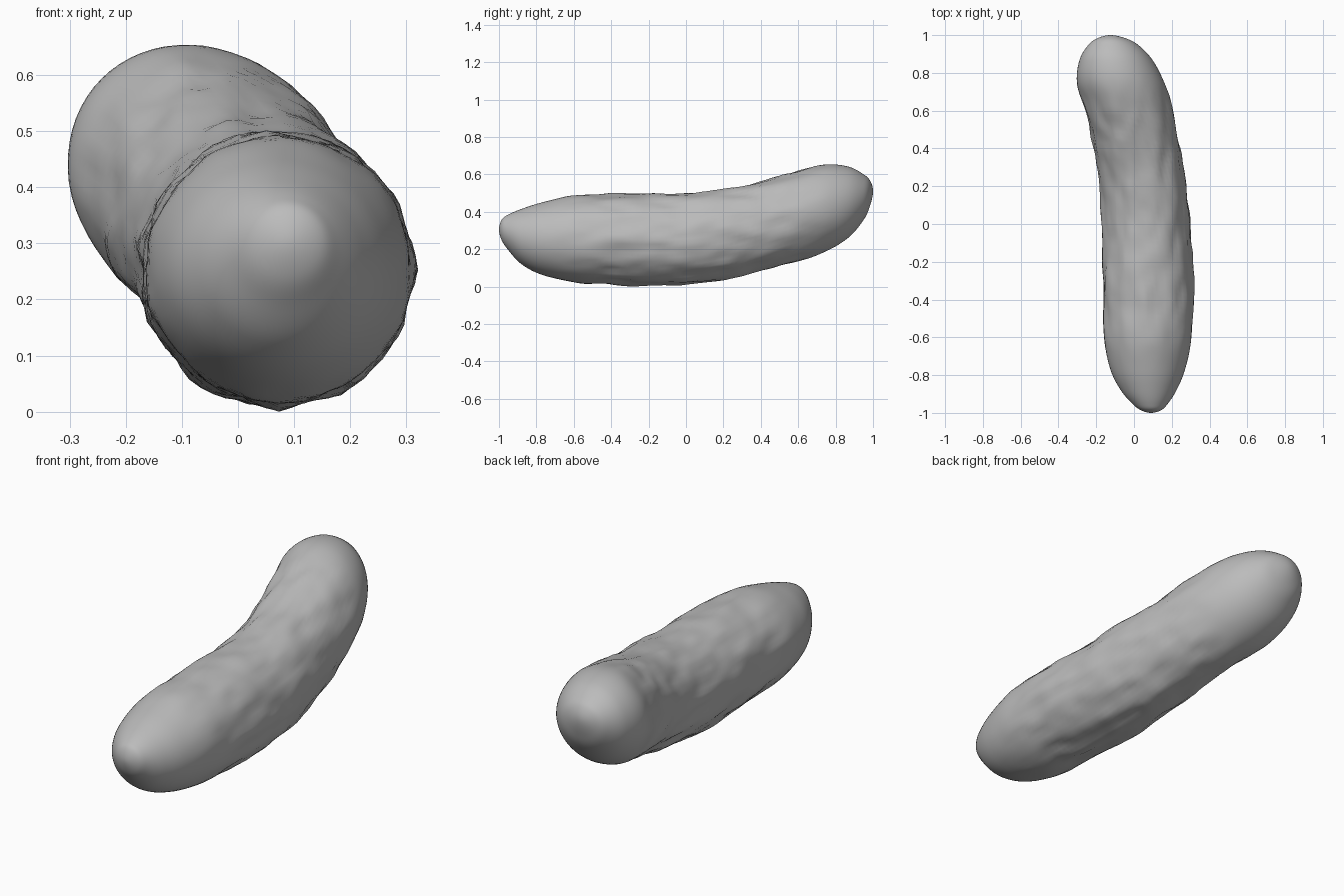
import bpy, bmesh, math
from mathutils import Vector, noise

if "Cube" in bpy.data.objects:
    bpy.data.objects.remove(bpy.data.objects["Cube"])

# Sections along the length: y, x left, x right, z bottom, z top
SECTIONS = [
    (-1.00, 0.09, 0.09, 0.32, 0.32),
    (-0.985, 0.035, 0.145, 0.262, 0.373),
    (-0.95, -0.01, 0.18, 0.21, 0.40),
    (-0.88, -0.07, 0.225, 0.135, 0.43),
    (-0.77, -0.125, 0.27, 0.078, 0.465),
    (-0.60, -0.16, 0.305, 0.04, 0.502),
    (-0.40, -0.163, 0.312, 0.03, 0.508),
    (-0.20, -0.167, 0.308, 0.02, 0.513),
    (0.00, -0.172, 0.298, 0.024, 0.517),
    (0.20, -0.182, 0.28, 0.052, 0.54),
    (0.40, -0.208, 0.243, 0.10, 0.58),
    (0.60, -0.26, 0.204, 0.152, 0.636),
    (0.75, -0.302, 0.16, 0.204, 0.668),
    (0.87, -0.288, 0.097, 0.278, 0.656),
    (0.95, -0.24, 0.02, 0.372, 0.615),
    (0.985, -0.19, -0.05, 0.45, 0.58),
    (1.00, -0.125, -0.125, 0.525, 0.525),
]
SIDES, STEPS = 64, 7

# Centre and radius form; ends mirrored with negative radius for round tips
S = [(y, (a + b) / 2, (c + d) / 2, (b - a) / 2, (d - c) / 2)
     for y, a, b, c, d in SECTIONS]
flip = lambda s: (s[0], s[1], s[2], -s[3], -s[4])
S = [flip(S[1])] + S + [flip(S[-2])]


def catmull(p0, p1, p2, p3, t):
    return [0.5 * (2 * b + (c - a) * t + (2 * a - 5 * b + 4 * c - d) * t * t
                   + (3 * b - a - 3 * c + d) * t ** 3)
            for a, b, c, d in zip(p0, p1, p2, p3)]


def smooth(a, b, x):
    t = max(0.0, min(1.0, (x - a) / (b - a)))
    return t * t * (3 - 2 * t)


def bump(p):
    # lengthwise warts, fading towards both smooth ends
    fade = smooth(-0.8, -0.35, p.y) * (1 - smooth(0.45, 0.85, p.y))
    n = noise.noise(Vector((p.x * 13, p.y * 5, p.z * 13)))
    n += 0.5 * noise.noise(Vector((p.x * 26 + 7, p.y * 10, p.z * 26)))
    return 0.012 * fade * n


bm = bmesh.new()
rings = []
for i in range(1, len(S) - 2):
    for j in range(STEPS):
        if i == 1 and j == 0:
            continue
        y, cx, cz, rx, rz = catmull(*S[i - 1:i + 3], j / STEPS)
        k = 1 + 0.07 * smooth(0.0, 0.6, y)      # slanted cut through the bend
        a = math.sqrt(2 * k * k / (1 + k * k))
        b = a / k
        ring = []
        for n in range(SIDES):
            t = 2 * math.pi * n / SIDES
            ux, uz = math.cos(t), math.sin(t)
            u, v = (uz - ux) / 2 * a, (uz + ux) / 2 * b
            p = Vector((cx + rx * (v - u), y, cz + rz * (v + u)))
            out = Vector((ux, 0, uz))
            ring.append(bm.verts.new(p + out * bump(p)))
        rings.append(ring)

# Skin and tips
for r, s in zip(rings, rings[1:]):
    for n in range(SIDES):
        m = (n + 1) % SIDES
        bm.faces.new((r[n], r[m], s[m], s[n]))
for ring, s in ((rings[0], S[1]), (rings[-1], S[-2])):
    tip = bm.verts.new((s[1], s[0], s[2]))
    for n in range(SIDES):
        bm.faces.new((ring[n], ring[(n + 1) % SIDES], tip))
bmesh.ops.recalc_face_normals(bm, faces=bm.faces)

# Rest on the ground
low = min(v.co.z for v in bm.verts)
bmesh.ops.translate(bm, verts=bm.verts, vec=(0, 0, -low))
for f in bm.faces:
    f.smooth = True
mesh = bpy.data.meshes.new("pickle_body")
bm.to_mesh(mesh)
bm.free()

grey = bpy.data.materials.new("plain grey")
grey.diffuse_color = (0.5, 0.5, 0.5, 1)
grey.use_nodes = True
grey.node_tree.nodes["Principled BSDF"].inputs["Base Color"].default_value = grey.diffuse_color
mesh.materials.append(grey)
body = bpy.data.objects.new("pickle_body", mesh)
bpy.context.collection.objects.link(body)
